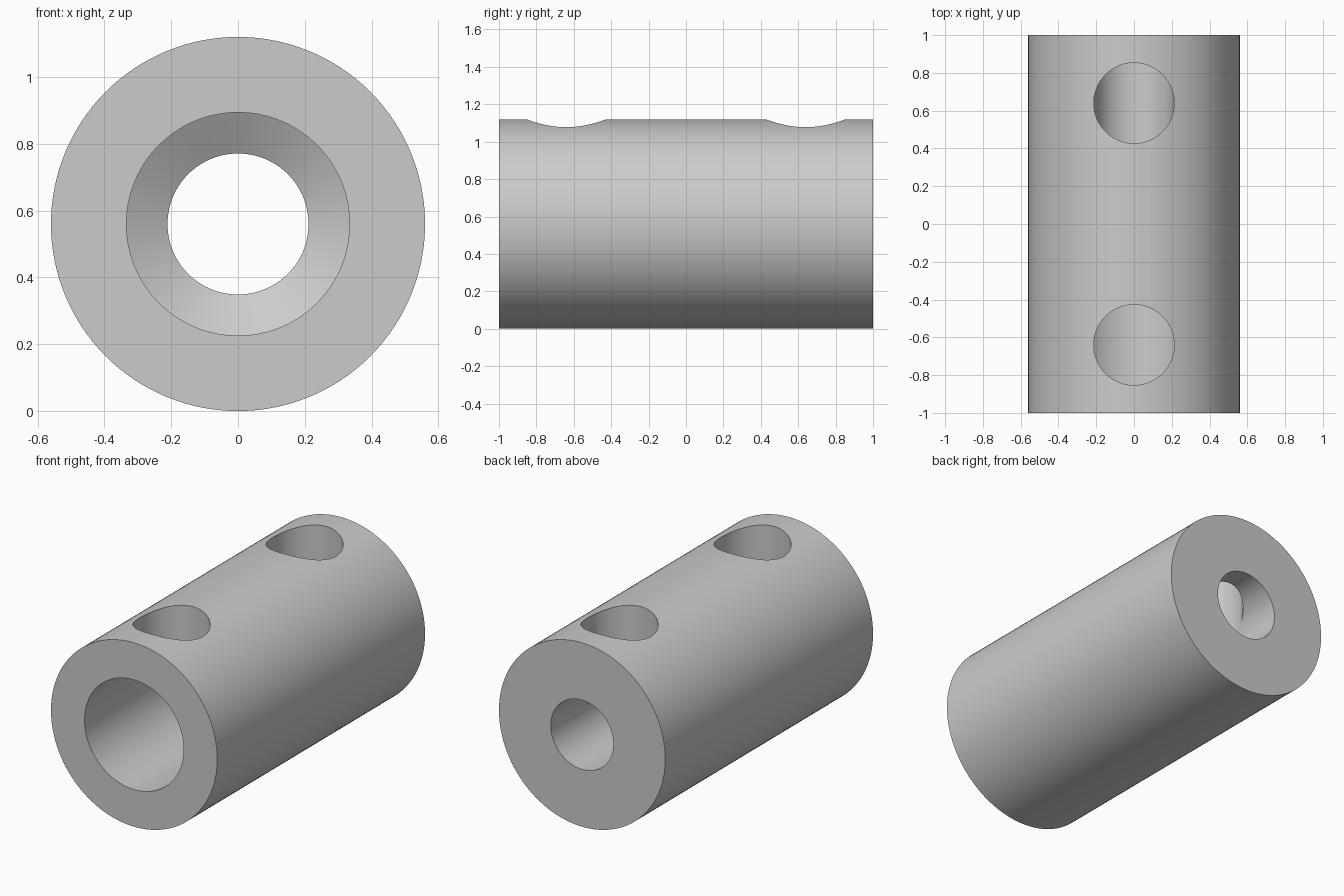
import bpy, bmesh, math
from mathutils import Matrix, Vector

cube = bpy.data.objects.get("Cube")
if cube:
    bpy.data.objects.remove(cube, do_unlink=True)

OUTER, WIDE, NARROW, HOLE = 0.56, 0.334, 0.211, 0.213
STEP = 0.0                                  # where the wide bore ends
TIP = (WIDE - NARROW) * math.tan(math.radians(30))
SEGMENTS = 128

grey = bpy.data.materials.new("plain grey")
grey.use_nodes = True
colour = (0.6, 0.6, 0.6, 1)
grey.diffuse_color = colour
grey.node_tree.nodes["Principled BSDF"].inputs["Base Color"].default_value = colour


def make_object(name, bm):
    bmesh.ops.recalc_face_normals(bm, faces=bm.faces)
    mesh = bpy.data.meshes.new(name)
    bm.to_mesh(mesh)
    bm.free()
    mesh.materials.append(grey)
    obj = bpy.data.objects.new(name, mesh)
    bpy.context.collection.objects.link(obj)
    return obj


# Sleeve body: closed (radius, y) section turned around the long axis
section = [(OUTER, -1), (OUTER, 1), (NARROW, 1), (NARROW, STEP + TIP),
           (WIDE, STEP), (WIDE, -1)]
bm = bmesh.new()
verts = [bm.verts.new((r, y, OUTER)) for r, y in section]
edges = [bm.edges.new((verts[i - 1], verts[i])) for i in range(len(verts))]
bmesh.ops.spin(bm, geom=verts + edges, cent=(0, 0, OUTER), axis=(0, 1, 0),
               angle=math.tau, steps=SEGMENTS, use_merge=False)
bmesh.ops.remove_doubles(bm, verts=bm.verts, dist=0.0001)
sleeve = make_object("sleeve", bm)

# Two round screw holes drilled from the top down to the bore
for side in (-1, 1):
    bm = bmesh.new()
    bmesh.ops.create_cone(bm, cap_ends=True, segments=96, radius1=HOLE,
                          radius2=HOLE, depth=0.8,
                          matrix=Matrix.Translation(Vector((0, side * 0.64, OUTER + 0.4))))
    cutter = make_object("hole_cutter", bm)
    cutter.hide_render = True
    cut = sleeve.modifiers.new("screw hole", 'BOOLEAN')
    cut.operation = 'DIFFERENCE'
    cut.solver = 'EXACT'
    cut.object = cutter
    bpy.context.view_layer.objects.active = sleeve
    bpy.ops.object.modifier_apply(modifier=cut.name)
    bpy.data.objects.remove(cutter, do_unlink=True)

# Smooth round walls with crisp rims
bpy.ops.object.select_all(action='DESELECT')
sleeve.select_set(True)
bpy.context.view_layer.objects.active = sleeve
bpy.ops.object.shade_smooth_by_angle(angle=math.radians(25))
